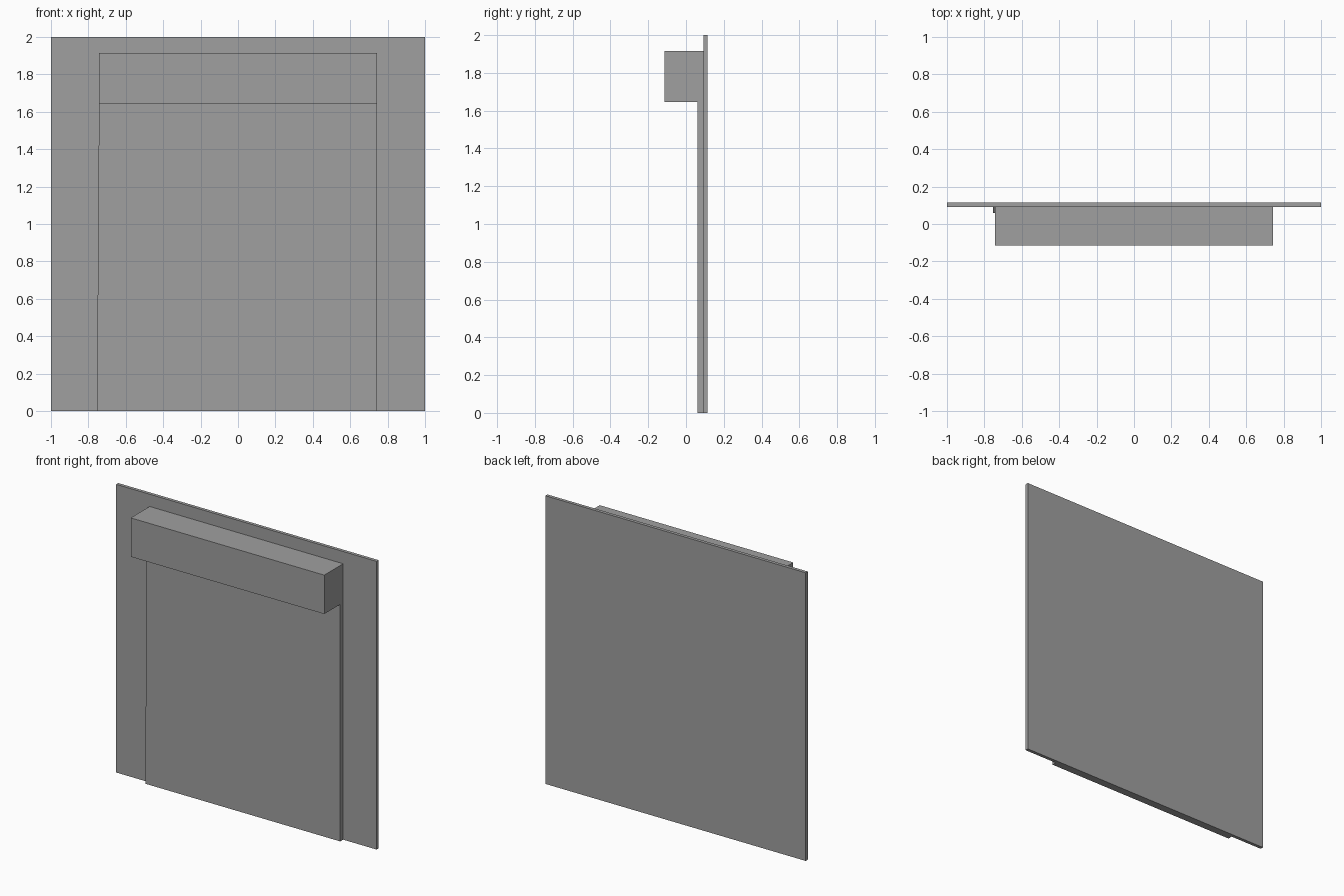
import bpy
import bmesh

cube = bpy.data.objects.get("Cube")
if cube:
    bpy.data.objects.remove(cube, do_unlink=True)

# Single plain grey finish
GREY = (0.35, 0.35, 0.35, 1.0)
grey = bpy.data.materials.new("plain_grey")
grey.use_nodes = True
grey.diffuse_color = GREY
grey.node_tree.nodes["Principled BSDF"].inputs["Base Color"].default_value = GREY


def slab(name, outline, y_front, y_back):
    """Extrude an x-z outline from y_front back to y_back."""
    bm = bmesh.new()
    face = bm.faces.new([bm.verts.new((x, y_front, z)) for x, z in outline])
    side = bmesh.ops.extrude_face_region(bm, geom=[face])["geom"]
    for v in side:
        if isinstance(v, bmesh.types.BMVert):
            v.co.y = y_back
    bmesh.ops.recalc_face_normals(bm, faces=bm.faces)
    mesh = bpy.data.meshes.new(name)
    bm.to_mesh(mesh)
    bm.free()
    mesh.materials.append(grey)
    obj = bpy.data.objects.new(name, mesh)
    bpy.context.collection.objects.link(obj)
    return obj


def rect(x0, x1, z0, z1):
    return [(x0, z0), (x1, z0), (x1, z1), (x0, z1)]


HALF = 0.743      # half width of the housing and curtain
LINTEL = 1.645    # underside of the housing
WALL = 0.092      # front face of the wall

# Thin square wall panel
slab("wall_panel", rect(-1, 1, 0, 2), WALL, 0.115)

# Curtain with a slightly flared edge on the -x side
slab("shutter_curtain",
     [(-0.754, 0), (HALF, 0), (HALF, LINTEL), (-HALF, LINTEL)], 0.06, WALL)

# Boxy housing across the top
slab("shutter_housing", rect(-HALF, HALF, LINTEL, 1.915), -0.115, WALL)
